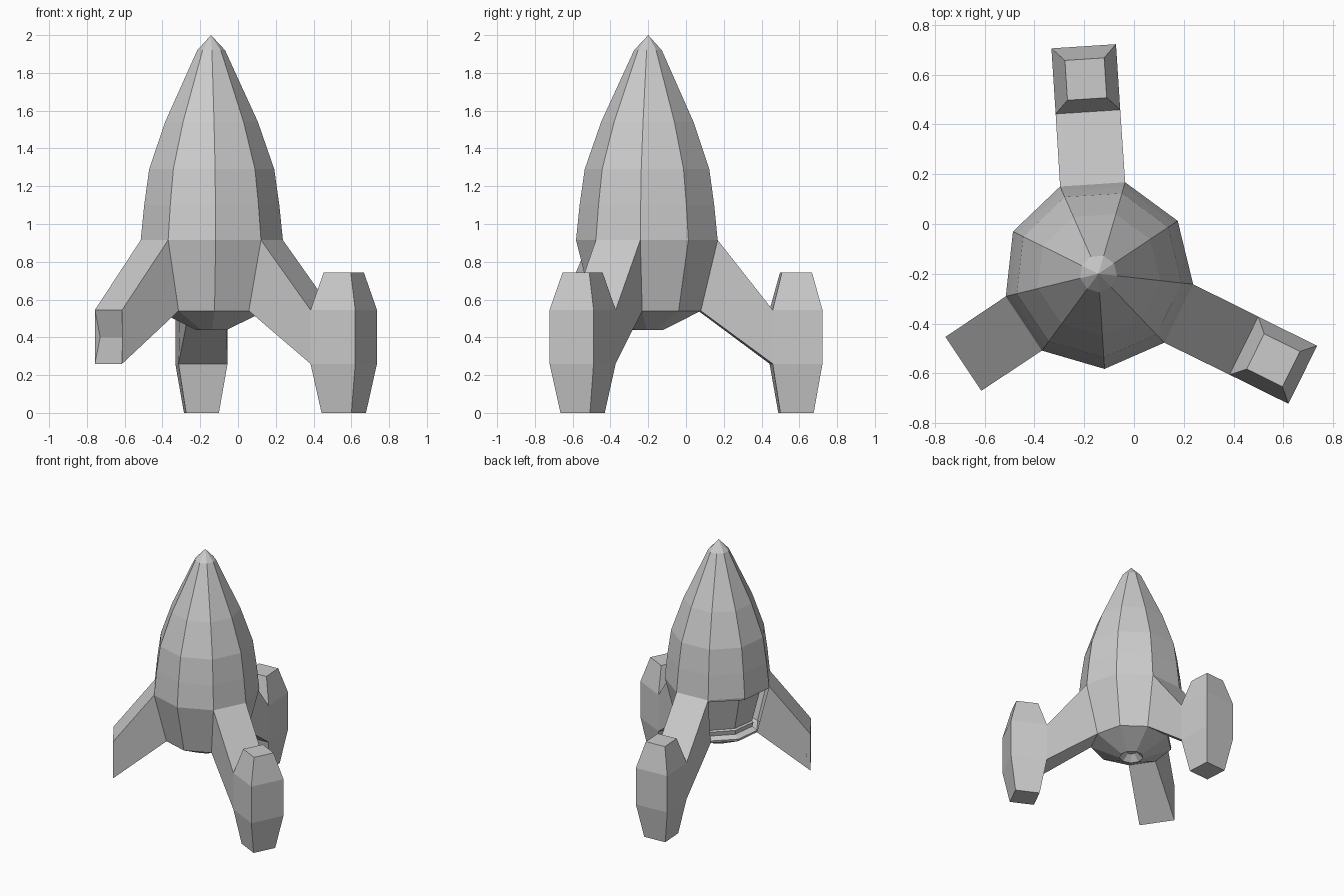
import bpy, bmesh
from math import radians, sin, cos
from mathutils import Vector

if "Cube" in bpy.data.objects:
    bpy.data.objects.remove(bpy.data.objects["Cube"])

CX, CY, SIDES, BASE = -0.143, -0.20, 9, 93.7
FIN_ANGLES = [BASE, BASE - 120, BASE + 120]


def polar(r, deg, z):
    a = radians(deg)
    return Vector((CX + r * cos(a), CY + r * sin(a), z))


def local(deg, u, t, z):
    """Point at radial distance u and sideways offset t along a fin."""
    a = radians(deg)
    return Vector((CX + u * cos(a) - t * sin(a), CY + u * sin(a) + t * cos(a), z))


def finish(bm, name):
    me = bpy.data.meshes.new(name)
    bm.to_mesh(me)
    bm.free()
    ob = bpy.data.objects.new(name, me)
    bpy.context.collection.objects.link(ob)
    return ob


def bridge(bm, a, b, skip=()):
    n = len(a)
    return {k: bm.faces.new((a[k], a[(k + 1) % n], b[(k + 1) % n], b[k]))
            for k in range(n) if k not in skip}


# Nine-sided hull, listed from the nozzle recess up to the nose
PROFILE = [(0.035, 0.485), (0.085, 0.44), (0.29, 0.54), (0.383, 0.915),
           (0.364, 1.10), (0.337, 1.29), (0.25, 1.54), (0.075, 1.92)]
bm = bmesh.new()
rings = [[bm.verts.new(polar(r, BASE - 20 + 360 / SIDES * k, z)) for k in range(SIDES)]
         for r, z in PROFILE]
tip = bm.verts.new((CX, CY, 2.0))
bm.faces.new(rings[0][::-1])
bay = []
for i in range(len(rings) - 1):
    belt = i == 2
    faces = bridge(bm, rings[i], rings[i + 1], (0, 3, 6) if belt else ())
    if belt:
        bay = [faces[1], faces[2]]
for k in range(SIDES):
    bm.faces.new((rings[-1][k], rings[-1][(k + 1) % SIDES], tip))

# Open service bay in the two rear-left panels
bm.normal_update()
bmesh.ops.inset_region(bm, faces=bay, thickness=0.018, use_even_offset=True)
bmesh.ops.inset_region(bm, faces=bay, thickness=0.004, depth=-0.05, use_even_offset=True)
bmesh.ops.inset_region(bm, faces=bay, thickness=0.035, use_even_offset=True)
bmesh.ops.inset_region(bm, faces=bay, thickness=0.004, depth=-0.015, use_even_offset=True)
finish(bm, "hull")

# Three struts growing out of hull panels; the third has a notched bare end
half = sin(radians(20))
apo = cos(radians(20))
for n, ang in enumerate(FIN_ANGLES):
    bm = bmesh.new()
    (r0, z0), (r1, z1) = PROFILE[2], PROFILE[3]
    root = [bm.verts.new(local(ang, r * apo, s * r * half, z))
            for r, s, z in ((r0, -1, z0), (r0, 1, z0), (r1, 1, z1), (r1, -1, z1))]
    end = [bm.verts.new(local(ang, 0.652, t, z))
           for t, z in ((-0.13, 0.26), (0.13, 0.26), (0.13, 0.545), (-0.13, 0.545))]
    if n < 2:
        bridge(bm, root[::-1], end[::-1])
    else:
        bridge(bm, root[::-1], end[::-1], (0, 2))
        m0, m1 = (bm.verts.new(local(ang, 0.62, t, 0.40)) for t in (-0.13, 0.13))
        bm.faces.new((root[3], root[0], end[0], m0, end[3]))
        bm.faces.new((root[1], root[2], end[2], m1, end[1]))
        bm.faces.new((end[0], end[1], m1, m0))
        bm.faces.new((m0, m1, end[2], end[3]))
        # close the root panels above and below
        for a, b in ((0, 1), (2, 3)):
            if not any({root[a], root[b], end[a], end[b]} == set(f.verts) for f in bm.faces):
                bm.faces.new((root[a], root[b], end[b], end[a]))
    bmesh.ops.recalc_face_normals(bm, faces=bm.faces)
    finish(bm, f"strut_{n + 1}")

# Landing pods with tapered ends on two struts
for n, ang in enumerate(FIN_ANGLES[:2]):
    bm = bmesh.new()
    levels = [[bm.verts.new(local(ang, 0.784 + su * w * 1.015, st * w, z))
               for su, st in ((-1, -1), (1, -1), (1, 1), (-1, 1))]
              for w, z in ((0.087, 0.0), (0.13, 0.26), (0.13, 0.545), (0.079, 0.742))]
    for i in range(3):
        bridge(bm, levels[i], levels[i + 1], (3,) if i == 1 else ())
    bm.faces.new(levels[0][::-1])
    bm.faces.new(levels[3])
    finish(bm, f"landing_pod_{n + 1}")
